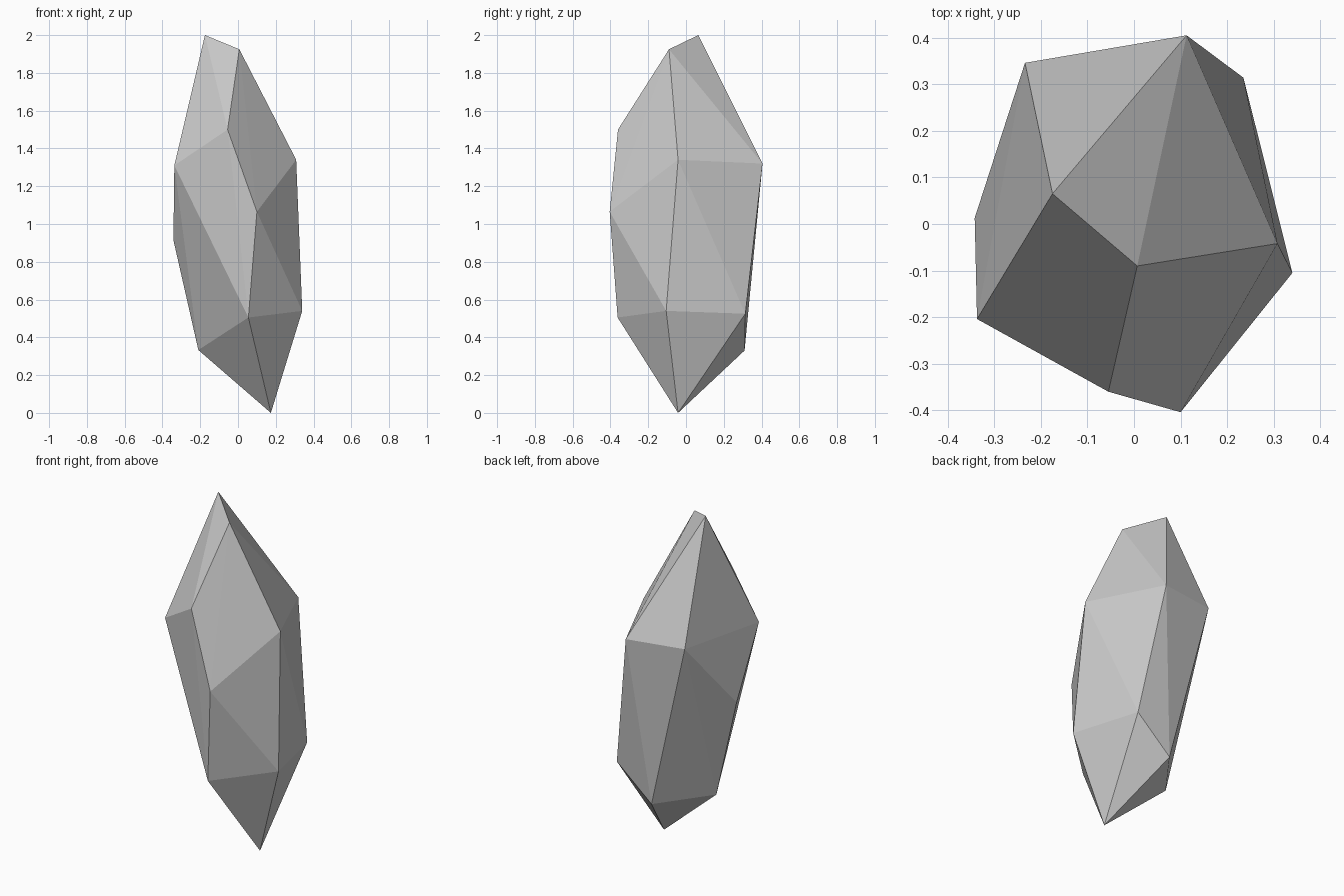
import bpy
import bmesh

# Corner points of the faceted shard, from tip to base
points = [
    (-0.175, 0.065, 2.00), (0.007, -0.09, 1.925),                        # top ridge
    (-0.055, -0.36, 1.50), (0.308, -0.042, 1.34), (0.113, 0.405, 1.32),  # shoulder
    (-0.234, 0.346, 1.33), (-0.337, -0.204, 1.31),
    (0.10, -0.404, 1.065), (-0.342, 0.013, 0.915),                       # waist
    (0.34, -0.105, 0.54), (0.235, 0.314, 0.525), (0.055, -0.362, 0.505), # lower ring
    (0.01, 0.31, 0.33), (-0.21, 0.015, 0.333), (0.174, -0.042, 0.0),     # base
]

# Convex flat-faced crystal stone
bm = bmesh.new()
for p in points:
    bm.verts.new(p)
bmesh.ops.convex_hull(bm, input=bm.verts[:])
bmesh.ops.recalc_face_normals(bm, faces=bm.faces[:])
mesh = bpy.data.meshes.new("crystal_stone")
bm.to_mesh(mesh)
bm.free()
stone = bpy.data.objects.new("crystal_stone", mesh)
bpy.context.collection.objects.link(stone)
